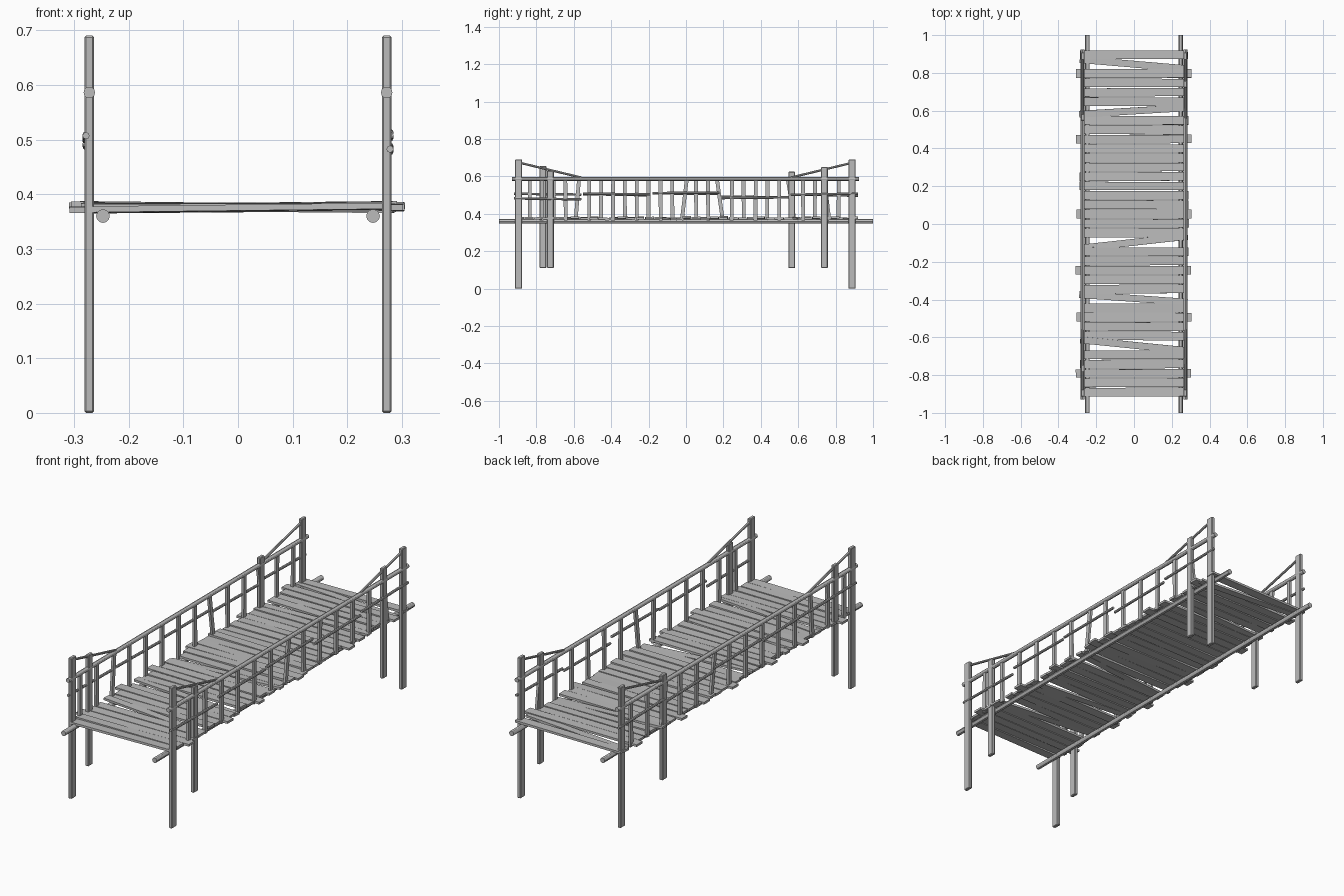
import bpy, bmesh, random
from mathutils import Vector, Matrix

random.seed(4)
cube = bpy.data.objects.get("Cube")
if cube:
    bpy.data.objects.remove(cube, do_unlink=True)

wood = bpy.data.materials.new("weathered grey wood")
wood.use_nodes = True
GREY = (0.5, 0.5, 0.5, 1)
wood.diffuse_color = GREY
wood.node_tree.nodes["Principled BSDF"].inputs["Base Color"].default_value = GREY


def finish(name, bm, smooth=False):
    mesh = bpy.data.meshes.new(name)
    bm.to_mesh(mesh)
    bm.free()
    mesh.materials.append(wood)
    ob = bpy.data.objects.new(name, mesh)
    bpy.context.collection.objects.link(ob)
    if smooth:
        bpy.ops.object.select_all(action='DESELECT')
        ob.select_set(True)
        bpy.context.view_layer.objects.active = ob
        bpy.ops.object.shade_smooth_by_angle()
    return ob


def pole(name, a, b, radius, sides=12):
    """Round pole between two points."""
    a, b = Vector(a), Vector(b)
    d = b - a
    bm = bmesh.new()
    turn = d.to_track_quat('Z', 'Y').to_matrix().to_4x4()
    bmesh.ops.create_cone(bm, cap_ends=True, segments=sides, radius1=radius,
                          radius2=radius, depth=d.length,
                          matrix=Matrix.Translation((a + b) / 2) @ turn)
    return finish(name, bm, True)


def board(name, centre, size, rot=(0, 0, 0), bevel=0.0):
    """Sawn board, optionally with chamfered edges."""
    bm = bmesh.new()
    bmesh.ops.create_cube(bm, size=1, matrix=Matrix.Diagonal((*size, 1)))
    if bevel:
        bmesh.ops.bevel(bm, geom=bm.edges[:], offset=bevel, segments=1, affect='EDGES')
    ob = finish(name, bm)
    ob.location = centre
    ob.rotation_euler = rot
    return ob


RAIL_X = 0.272
# per side: inner posts as (y, top)
INNER = {-1: ((-0.765, 0.655), (0.565, 0.625)),
         1: ((-0.725, 0.63), (0.74, 0.65))}
# per side: heights of the mid rail lengths
MID = {-1: (0.505, 0.502, 0.508, 0.49, 0.5), 1: (0.48, 0.506, 0.512, 0.486, 0.505)}
# per side: leaning balusters as index -> lean along y
LEAN = {-1: {2: 0.02, 8: -0.035, 11: -0.04}, 1: {6: 0.03, 12: -0.03}}

for s, side in ((-1, "right"), (1, "left")):
    x = s * RAIL_X
    pole(f"{side}_deck_beam", (s * 0.247, -1, 0.36), (s * 0.247, 1, 0.36), 0.0125)
    pole(f"{side}_handrail", (x, -0.93, 0.586), (x, 0.925, 0.586), 0.0105)

    # posts
    for y in (-0.895, 0.888):
        board(f"{side}_end_post", (x, y, 0.345), (0.018, 0.038, 0.69), bevel=0.003)
    for y, top in INNER[s]:
        board(f"{side}_inner_post", (x, y, (top + 0.11) / 2),
              (0.018, 0.036, top - 0.11), bevel=0.003)

    # sloping braces from end posts to handrail
    for e in (-1, 1):
        pole(f"{side}_brace", (x, e * 0.885, 0.672), (x, e * 0.56, 0.594), 0.006, 8)

    # mid rail in five lengths
    for i, z in enumerate(MID[s]):
        y = -0.74 + i * 0.37
        tilt = random.uniform(-0.004, 0.004)
        pole(f"{side}_mid_rail", (x + s * 0.006, y - 0.18, z - tilt),
             (x + s * 0.006, y + 0.18, z + tilt), 0.0065, 8)

    # balusters
    for i in range(14):
        y = -0.835 + i * 0.127 + (0.064 if s > 0 else 0)
        lean = LEAN[s].get(i, random.uniform(-0.003, 0.003))
        board(f"{side}_baluster", (x, y, 0.475), (0.012, 0.02, 0.22), (lean * -4, 0, 0))

# deck planks, a few knocked askew
SKEW = {1: -0.085, 6: 0.06, 20: 0.11, 26: -0.07, 31: -0.1}
LONG = (2, 9, 17, 23, 28, 34)
COUNT = 37
for i in range(COUNT):
    y = 0.896 - i * 1.786 / (COUNT - 1)
    skew = SKEW.get(i, random.uniform(-0.005, 0.005))
    half = 0.305 if i in LONG else random.uniform(0.27, 0.288)
    width = 0.036 if i in SKEW else random.uniform(0.043, 0.048)
    board("deck_plank", (random.uniform(-0.004, 0.004), y, 0.376 + random.uniform(-0.003, 0.003)),
          (half * 2, width, 0.011),
          (random.uniform(-0.03, 0.03), random.uniform(-0.012, 0.012), skew))
